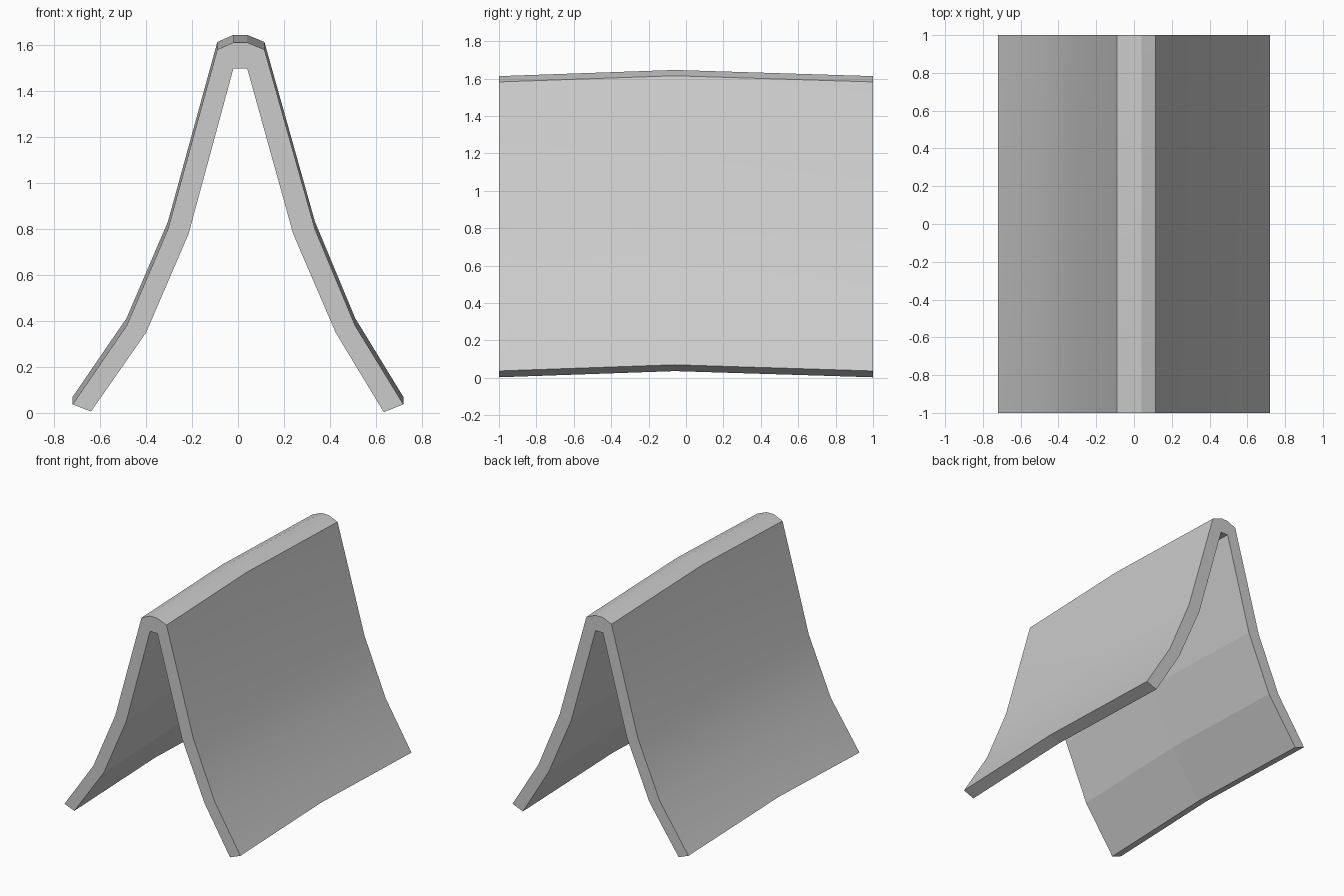
import bpy
import bmesh

cube = bpy.data.objects.get("Cube")
if cube:
    bpy.data.objects.remove(cube, do_unlink=True)

# One flat grey
grey = bpy.data.materials.new("light grey")
grey.use_nodes = True
color = (0.6, 0.6, 0.6, 1)
grey.diffuse_color = color
grey.node_tree.nodes["Principled BSDF"].inputs["Base Color"].default_value = color

# Cross-section of the folded sheet, from the left foot over the ridge
outer = [(-0.72, 0.037), (-0.485, 0.38), (-0.305, 0.80), (-0.09, 1.582),
         (-0.02, 1.613), (0.04, 1.613), (0.115, 1.582), (0.335, 0.80),
         (0.51, 0.38), (0.72, 0.037)]
inner = [(0.635, 0.003), (0.425, 0.35), (0.24, 0.78), (0.04, 1.5),
         (-0.02, 1.5), (-0.215, 0.78), (-0.4, 0.35), (-0.64, 0.006)]
profile = outer + inner

# Sweep along y, with a slight rise in the middle of the ridge
stations = [(-1, 0), (-0.06, 0.033), (1, 0)]
bm = bmesh.new()
rings = [[bm.verts.new((x, y, z + rise)) for x, z in profile] for y, rise in stations]
count = len(profile)
for a, b in zip(rings, rings[1:]):
    for i in range(count):
        j = (i + 1) % count
        bm.faces.new((a[i], a[j], b[j], b[i]))

# End caps, as strips between the outer and inner outlines
pairs = [(0, 17), (1, 16), (2, 15), (4, 14), (5, 13), (7, 12), (8, 11), (9, 10)]
for ring in (rings[0], rings[-1]):
    for (o1, i1), (o2, i2) in zip(pairs, pairs[1:]):
        bm.faces.new([ring[k] for k in range(o1, o2 + 1)] + [ring[i2], ring[i1]])
bmesh.ops.recalc_face_normals(bm, faces=bm.faces)

mesh = bpy.data.meshes.new("folded_sheet")
bm.to_mesh(mesh)
bm.free()
mesh.materials.append(grey)
sheet = bpy.data.objects.new("folded_sheet", mesh)
bpy.context.collection.objects.link(sheet)

# Smooth outer slopes, crisp ridge and underside
bpy.context.view_layer.objects.active = sheet
sheet.select_set(True)
bpy.ops.object.shade_smooth_by_angle(angle=0.35)
for face in mesh.polygons:
    c, n = face.center, face.normal
    if n.z < -0.01:
        face.use_smooth = False
